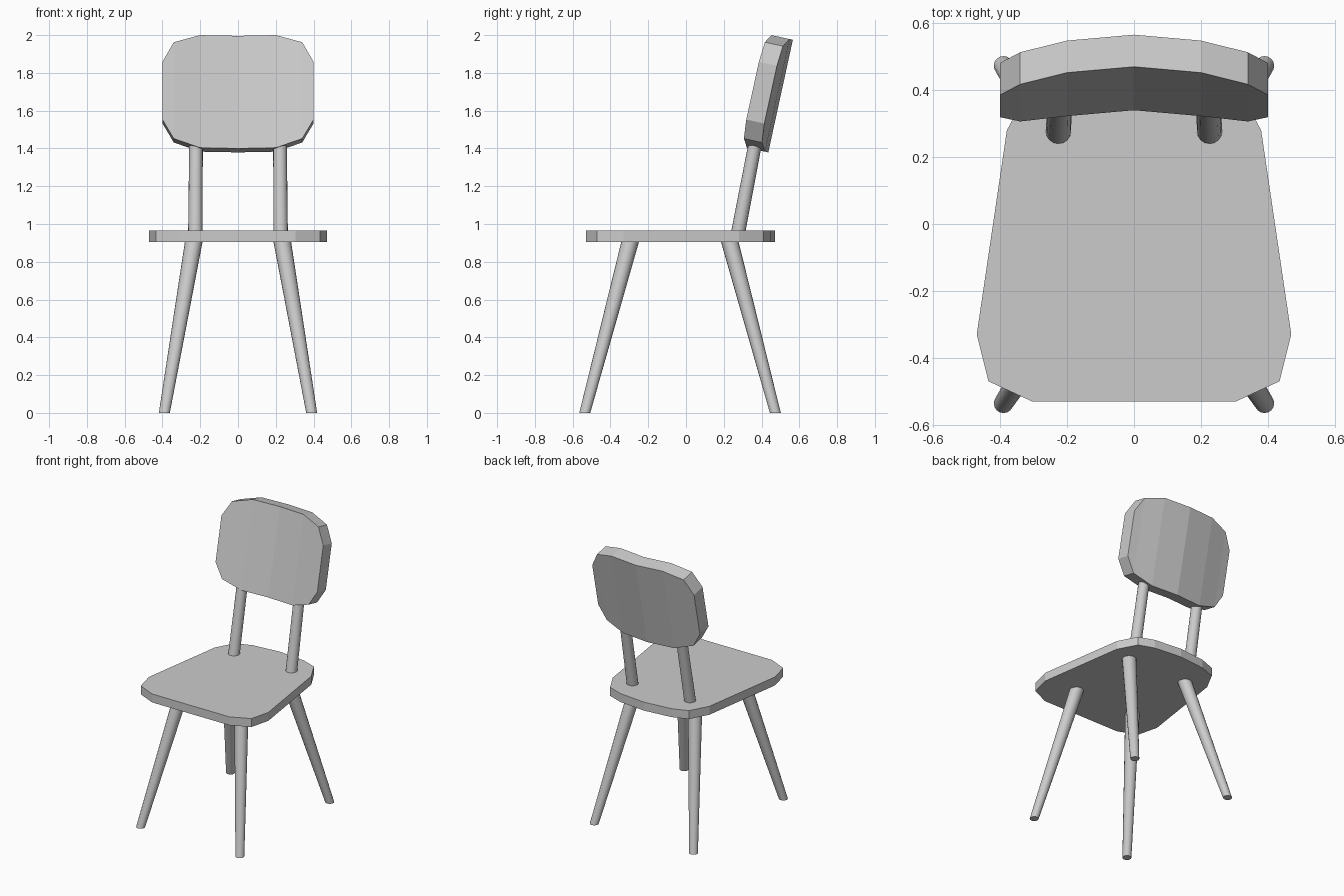
import bpy, bmesh
from math import cos, sin, pi, radians
from mathutils import Vector, Matrix

if "Cube" in bpy.data.objects:
    bpy.data.objects.remove(bpy.data.objects["Cube"])

GREY = (0.6, 0.6, 0.6, 1)
mat = bpy.data.materials.new("light grey")
mat.use_nodes = True
mat.diffuse_color = GREY
mat.node_tree.nodes["Principled BSDF"].inputs["Base Color"].default_value = GREY


def finish(name, bm, smooth=False):
    bmesh.ops.recalc_face_normals(bm, faces=bm.faces)
    mesh = bpy.data.meshes.new(name)
    bm.to_mesh(mesh)
    bm.free()
    mesh.materials.append(mat)
    obj = bpy.data.objects.new(name, mesh)
    bpy.context.collection.objects.link(obj)
    if smooth:
        bpy.ops.object.select_all(action='DESELECT')
        obj.select_set(True)
        bpy.context.view_layer.objects.active = obj
        bpy.ops.object.shade_smooth_by_angle(angle=radians(40))
    return obj


def thicken(bm, offset):
    """Extrude all faces along one vector into a closed slab."""
    new = bmesh.ops.extrude_face_region(bm, geom=bm.faces[:], use_keep_orig=True)["geom"]
    verts = [g for g in new if isinstance(g, bmesh.types.BMVert)]
    bmesh.ops.translate(bm, verts=verts, vec=offset)


def rod(name, start, end, r_start, r_end, sides=16):
    """Tapered slanted rod whose ends are cut level."""
    bm = bmesh.new()
    rings = []
    for centre, r in ((start, r_start), (end, r_end)):
        rings.append([bm.verts.new(Vector(centre) + Vector((r * cos(2 * pi * i / sides), r * sin(2 * pi * i / sides), 0)))
                      for i in range(sides)])
        bm.faces.new(rings[-1])
    for i in range(sides):
        j = (i + 1) % sides
        bm.faces.new((rings[0][i], rings[0][j], rings[1][j], rings[1][i]))
    finish(name, bm, smooth=True)


# Seat: mirrored outline, thickened
half = [(0.305, -0.53), (0.435, -0.47), (0.47, -0.33), (0.38, 0.28), (0.31, 0.41), (0.2, 0.45)]
outline = half + [(0, 0.47)] + [(-x, y) for x, y in reversed(half)]
bm = bmesh.new()
bm.faces.new([bm.verts.new((x, y, 0.905)) for x, y in outline])
thicken(bm, (0, 0, 0.06))
finish("seat", bm)

# Backrest: curved panel in columns of (x, curve, bottom, top), leaned back
side = [(0.2, -0.018, 0, 0.61), (0.34, -0.044, 0.044, 0.566), (0.4, -0.053, 0.145, 0.458)]
columns = [(-x, y, a, b) for x, y, a, b in reversed(side)] + [(0, 0, 0, 0.61)] + side
bm = bmesh.new()
pairs = [(bm.verts.new((x, y, a)), bm.verts.new((x, y, b))) for x, y, a, b in columns]
for (a, b), (c, d) in zip(pairs, pairs[1:]):
    bm.faces.new((a, c, d, b))
thicken(bm, (0, 0.098, 0))
lean = Matrix.Translation((0, 0.34, 1.4)) @ Matrix.Rotation(radians(-12.3), 4, 'X')
bmesh.ops.transform(bm, matrix=lean, verts=bm.verts)
finish("backrest", bm)

# Legs and backrest posts on both sides
for s, label in ((1, "left"), (-1, "right")):
    rod(f"front_leg_{label}", (s * 0.39, -0.536, 0), (s * 0.232, -0.292, 0.92), 0.029, 0.047)
    rod(f"back_leg_{label}", (s * 0.39, 0.473, 0), (s * 0.232, 0.228, 0.92), 0.029, 0.047)
    rod(f"back_post_{label}", (s * 0.226, 0.275, 0.95), (s * 0.222, 0.373, 1.46), 0.038, 0.036)
